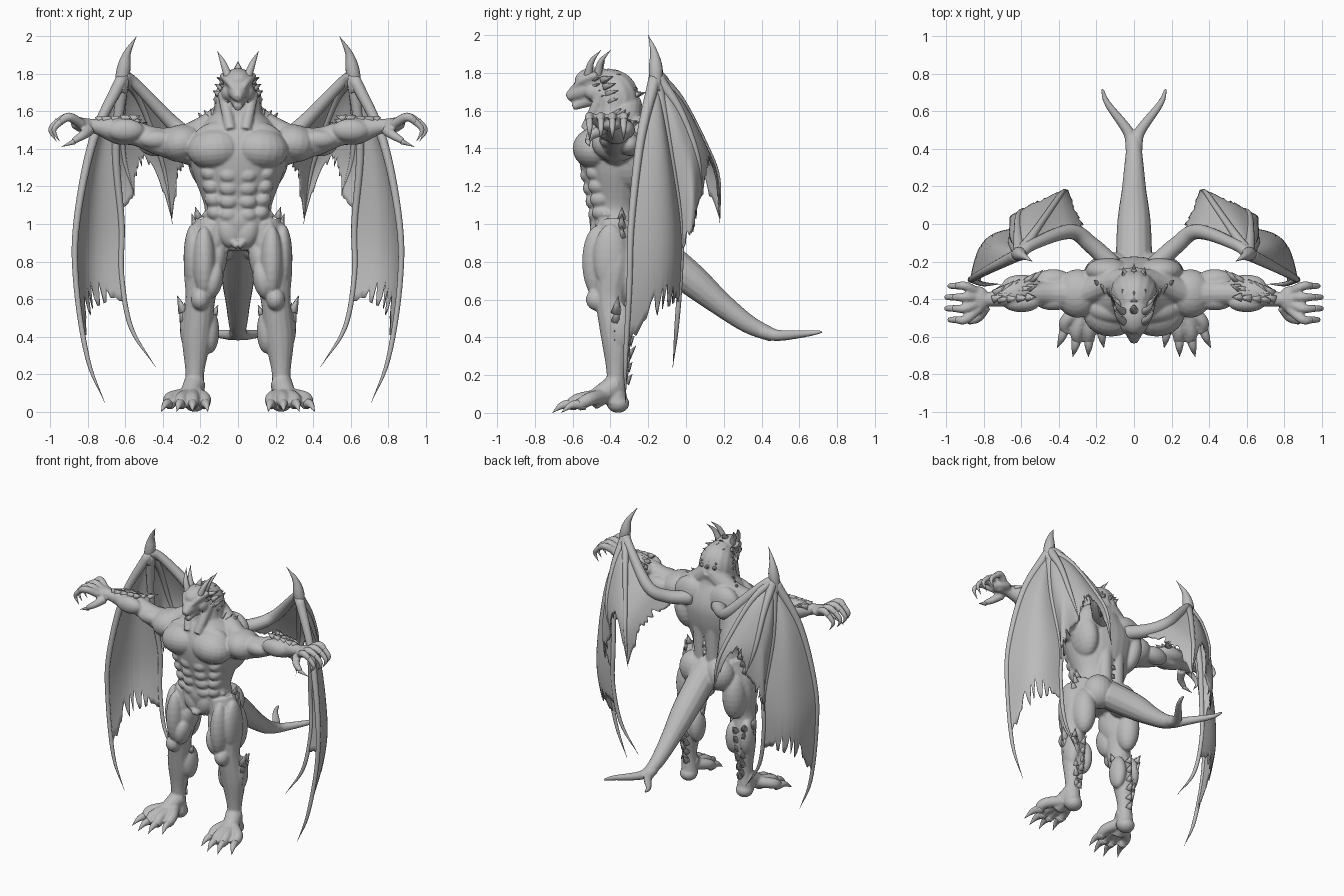
import bpy, bmesh, random
from math import sin, cos, pi
from mathutils import Vector, Matrix

random.seed(4)
cube = bpy.data.objects.get("Cube")
if cube:
    bpy.data.objects.remove(cube, do_unlink=True)
stone = bpy.data.materials.new("stone grey")
stone.use_nodes = True
stone.diffuse_color = (.5, .5, .5, 1)
stone.node_tree.nodes["Principled BSDF"].inputs["Base Color"].default_value = stone.diffuse_color

def path(points, steps=6):
    """Smooth curve through the given points; each is x, y, z, radius."""
    knots = [Vector(point) for point in points]
    knots = [knots[0] * 2 - knots[1]] + knots + [knots[-1] * 2 - knots[-2]]
    samples = []
    for before, start, end, after in zip(knots, knots[1:], knots[2:], knots[3:]):
        leave, arrive = (end - before) / 2, (after - start) / 2
        for k in range(steps):
            t = k / steps
            ease = t * t * (3 - 2 * t)
            samples.append(start.lerp(end, ease) + leave * (t * (1 - t) ** 2) - arrive * (t * t * (1 - t)))
    return samples + [knots[-2]]

def skin_rings(bm, rings):
    """Closed skin over a stack of equal rings."""
    rings = [[bm.verts.new(co) for co in ring] for ring in rings]
    for low, high in zip(rings, rings[1:]):
        for i in range(len(low)):
            bm.faces.new((low[i - 1], low[i], high[i], high[i - 1]))
    bm.faces.new(rings[0][::-1])
    bm.faces.new(rings[-1])

def tube(bm, *points, sides=14, steps=6):
    """Tapered round limb following a smooth path."""
    samples = path(points, steps)
    angles = [2 * pi * k / sides for k in range(sides)]
    rings, side, last = [], None, None
    for i, sample in enumerate(samples):
        ahead, behind = samples[min(i + 1, len(samples) - 1)], samples[max(i - 1, 0)]
        heading = (ahead - behind).to_3d().normalized()
        side = last.rotation_difference(heading) @ side if last else heading.orthogonal().normalized()
        last, up, radius = heading, heading.cross(side), max(sample.w, .001)
        rings.append([sample.to_3d() + (side * cos(a) + up * sin(a)) * radius for a in angles])
    skin_rings(bm, rings)

def muscles(bm, **named):
    """Ellipsoids given by centre, radii and sideways tilt."""
    for centre, radii, tilt in named.values():
        place = Matrix.Translation(centre) @ Matrix.Rotation(tilt, 4, 'Y') @ Matrix.Diagonal((*radii, 1))
        bmesh.ops.create_uvsphere(bm, u_segments=20, v_segments=12, radius=1, matrix=place)

def scale_row(start, end, lean, count=6, radius=.025):
    """Row of overlapping scales with slightly varied length."""
    for k in range(count):
        base = Vector(start).lerp(Vector(end), k / (count - 1))
        tip = base + Vector(lean) * random.uniform(.7, 1.2)
        tube(scales, (*base, radius), (*tip, 0), sides=6, steps=1)

def finish(name, bm):
    """Turn the half into a mirrored, smooth, grey object."""
    for vert in bm.verts:
        vert.co.z = max(vert.co.z, 0)
    bmesh.ops.recalc_face_normals(bm, faces=bm.faces)
    mesh = bpy.data.meshes.new(name)
    bm.to_mesh(mesh)
    bm.free()
    mesh.materials.append(stone)
    mesh.shade_smooth()
    ob = bpy.data.objects.new(name, mesh)
    bpy.context.collection.objects.link(ob)
    ob.modifiers.new("mirror", 'MIRROR').use_mirror_merge = False
    return ob

# Torso core, as stacked ovals: half width, half depth and height along the body axis
body = bmesh.new()
axis = -.37
profile = path([(.08, .1, .86), (.18, .14, 1), (.18, .14, 1.1), (.25, .19, 1.3), (.26, .19, 1.44), (.12, .12, 1.6)])
turn = [2 * pi * k / 28 for k in range(28)]
skin_rings(body, [[(wide * cos(a), axis + deep * sin(a), z) for a in turn] for wide, deep, z in profile])
# Chest, back, hips and belly
muscles(body, pectoral=((.12, -.48, 1.4), (.15, .12, .11), .1), collar=((.1, -.46, 1.48), (.14, .07, .07), .2),
        flank=((.19, -.3, 1.34), (.08, .12, .16), .2), shoulder_blade=((.14, -.25, 1.46), (.12, .07, .12), 0),
        buttock=((.1, -.25, .92), (.11, .1, .12), 0), groin=((.05, -.46, .96), (.06, .05, .09), .3))
for row in range(4):
    drop = row * .07
    muscles(body, abdominal=((.05, drop / 5 - .525, 1.26 - drop), (.05, .035, .04), 0),
            oblique=((.15 - drop / 7, drop / 7 - .47, 1.27 - drop), (.05, .06, .045), -.5))
tube(body, (.18, -.42, 1.06, .02), (0, -.5, .88, .02))
tube(body, (.05, -.24, 1.4, .05), (.05, -.25, 1, .05))
tube(body, (0, -.3, 1.64, .07), (.14, -.32, 1.53, .07), (.27, axis, 1.46, .07))

# Neck and head: skull, cheek, muzzle, jaw and brow
tube(body, (0, -.45, 1.77, .07), (0, -.38, 1.7, .12), (0, axis, 1.6, .13), (0, axis, 1.48, .16))
tube(body, (.08, -.44, 1.7, .03), (.04, -.53, 1.5, .03))
muscles(body, skull=((0, -.48, 1.76), (.08, .11, .07), 0), cheek=((.05, -.47, 1.7), (.04, .07, .05), 0))
tube(body, (0, -.48, 1.74, .07), (0, -.57, 1.7, .05), (0, -.63, 1.67, .02))
tube(body, (0, -.47, 1.68, .05), (0, -.6, 1.62, .02))
tube(body, (.01, -.61, 1.7, .01), (.05, -.55, 1.76, .02), (.08, -.47, 1.79, .02))

# Arm
tube(body, (.25, axis, 1.42, .11), (.42, axis, 1.44, .075), (.54, axis, 1.48, .065),
     (.64, axis, 1.5, .075), (.76, -.4, 1.52, .04), (.85, -.4, 1.53, .04))
muscles(body, deltoid=((.3, axis, 1.43), (.12, .13, .1), .2), biceps=((.43, -.41, 1.45), (.1, .05, .05), 0),
        triceps=((.43, -.3, 1.42), (.1, .06, .06), 0), inner_forearm=((.6, -.42, 1.5), (.1, .05, .06), 0),
        outer_forearm=((.6, -.32, 1.5), (.1, .05, .05), 0), palm=((.83, -.4, 1.53), (.06, .07, .035), 0))

# Leg
tube(body, (.12, axis, 1, .11), (.18, -.38, .8, .11), (.2, -.4, .6, .08),
     (.22, axis, .4, .08), (.23, axis, .2, .05), (.23, axis, .05, .06))
muscles(body, outer_thigh=((.24, -.4, .82), (.05, .09, .18), 0), front_thigh=((.18, -.47, .8), (.06, .08, .19), 0),
        inner_thigh=((.12, -.4, .8), (.06, .09, .13), -.2), hamstring=((.19, -.3, .76), (.08, .09, .17), 0),
        knee_inside=((.13, -.46, .7), (.05, .07, .1), -.2), kneecap=((.2, -.47, .6), (.05, .06, .06), 0),
        outer_calf=((.26, -.35, .45), (.05, .07, .13), 0), inner_calf=((.15, -.35, .43), (.05, .07, .12), 0),
        heel=((.23, -.36, .05), (.06, .06, .05), 0))
tube(body, (.23, axis, .15, .06), (.27, -.5, .06, .05))

# Tail with forked tip
tube(body, (0, -.28, .95, .1), (0, 0, .73, .09), (0, .18, .58, .066), (0, .33, .47, .05), (0, .46, .41, .036))
tube(body, (.01, .4, .43, .036), (.03, .49, .41, .03), (.14, .64, .42, .018), (.17, .72, .43, .008))

# Fingers, thumb, toes and their claws
claws = bmesh.new()
for spread in range(4):
    y, reach = -.33 - spread * .06, .95 + .02 * sin(pi * spread / 3)
    tube(body, (.83, y / 2 - .2, 1.53, .026), (.9, y, 1.57, .024), (reach, y, 1.54, .018))
    tube(claws, (reach - .01, y, 1.55, .018), (reach + .03, y, 1.5, .013), (reach, y, 1.44, 0))
tube(body, (.79, -.44, 1.5, .03), (.83, -.5, 1.47, .024), (.88, -.52, 1.44, .016))
tube(claws, (.87, -.52, 1.44, .016), (.94, -.51, 1.41, 0))
for spread in range(4):
    fan, bow = spread / 3, sin(pi * (spread + 1) / 5)
    x, y, tip = .18 + fan * .18, -.46 - bow * .13, .16 + fan * .25
    tube(body, (.22 + fan * .05, -.44, .09, .04), (x, y + .02, .07, .036), (x, y - .04, .035, .03))
    tube(claws, (x, y, .045, .03), ((x + tip) / 2, y - .07, .04, .02), (tip, y - .125, 0, 0))
torso = finish("body", body)
remesh = torso.modifiers.new("fuse", 'REMESH')
remesh.mode, remesh.voxel_size, remesh.use_smooth_shade = 'VOXEL', .008, True
torso.modifiers.new("soften", 'SMOOTH').iterations = 2
finish("claws", claws)

# Horns, crest, then scales of neck, cheek, shoulder, forearm, leg, hip and spine
scales = bmesh.new()
for back in (0, .05):
    tube(scales, (.05, back - .52, 1.78, .024), (.08, back - .5, 1.86, .015), (.11, back - .45, 1.92, 0))
scale_row(start=(0, -.53, 1.78), end=(0, -.46, 1.82), lean=(0, .04, .06), count=2)
for x in (0, .045):
    scale_row(start=(x, -.41, 1.8 - x / 2), end=(x, -.28, 1.68), lean=(x / 3, .06, .015), count=5)
scale_row(start=(.06, -.5, 1.76), end=(.05, -.5, 1.66), lean=(.06, .06, .02), count=4, radius=.016)
scale_row(start=(.07, -.44, 1.76), end=(.1, -.4, 1.65), lean=(.04, .05, .02), count=4)
scale_row(start=(.12, axis, 1.58), end=(.18, -.33, 1.55), lean=(.03, .03, .04), count=3)
scale_row(start=(.55, -.3, 1.52), end=(.74, axis, 1.54), lean=(-.06, .05, .02))
scale_row(start=(.56, -.34, 1.54), end=(.75, -.4, 1.55), lean=(-.06, .02, .02))
scale_row(start=(.57, -.39, 1.56), end=(.72, -.4, 1.55), lean=(-.06, 0, .02), count=4)
scale_row(start=(.29, axis, .53), end=(.26, axis, .3), lean=(.03, .01, .08), radius=.03)
scale_row(start=(.27, -.3, .53), end=(.23, -.33, .18), lean=(.02, .03, .06))
scale_row(start=(.2, -.3, .5), end=(.22, -.32, .16), lean=(0, .04, .05))
scale_row(start=(.13, axis, .52), end=(.17, axis, .36), lean=(-.03, 0, .06), count=3)
scale_row(start=(.21, -.34, 1.03), end=(.24, -.34, .93), lean=(.02, 0, .07), count=3)
scale_row(start=(0, -.22, 1.48), end=(0, -.23, 1), lean=(0, .03, -.03), count=8, radius=.018)
finish("horns_and_scales", scales)

# Wing bones, all fanning out from the wrist
wrist = (.61, -.16, 1.79, .034)
arm = [wrist, (.54, -.11, 1.74, .03), (.34, -.04, 1.53, .04), (.23, -.11, 1.46, .045), (.11, -.22, 1.44, .05)]
inner = [wrist, (.52, -.03, 1.66, .02), (.43, .1, 1.42, .016), (.38, .17, 1.24, .012), (.35, .18, 1, 0)]
second = [wrist, (.62, -.03, 1.6, .02), (.61, .06, 1.36, .014), (.55, .09, 1.15, 0)]
third = [wrist, (.65, -.09, 1.4, .022), (.62, -.03, 1, .017), (.62, -.03, .73, .014),
         (.57, -.05, .45, .012), (.44, -.07, .24, 0)]
outer = [wrist, (.77, -.24, 1.45, .024), (.86, -.29, 1, .018), (.86, -.3, .66, .015),
         (.8, -.32, .28, .012), (.71, -.32, .05, 0)]
hook = [(.63, -.16, 1.7, .03), (.61, -.16, 1.82, .037), (.59, -.17, 1.91, .02), (.54, -.2, 2, 0)]
bones = bmesh.new()
for bone in (arm, inner, second, third, outer, hook):
    tube(bones, *bone)
finish("wing_bones", bones)

def point_on(samples, t):
    i = min(int(t * (len(samples) - 1)), len(samples) - 2)
    return samples[i].lerp(samples[i + 1], t * (len(samples) - 1) - i).to_3d()

def membrane(bone_a, bone_b, end_a, end_b, scallop, bulge=(0, 0, 0), columns=26, rows=24):
    """Skin stretched between two bones, with a scalloped and ragged lower edge."""
    a, b, grid = path(bone_a), path(bone_b), []
    for column in range(columns + 1):
        v, arch = column / columns, sin(pi * column / columns)
        end = end_a + (end_b - end_a) * v + arch * (random.uniform(-.05, .05) - scallop)
        spots = [end * (row + .2) / (rows + .2) for row in range(rows + 1)]
        grid.append([skins.verts.new(point_on(a, t).lerp(point_on(b, t), v) + Vector(bulge) * arch * sin(pi * t))
                     for t in spots])
    for left, right in zip(grid, grid[1:]):
        for row in range(rows):
            skins.faces.new((left[row], right[row], right[row + 1], left[row + 1]))

skins = bmesh.new()
membrane(arm, inner, end_a=.92, end_b=.97, scallop=.17)
membrane(inner, second, end_a=.97, end_b=.99, scallop=.33, bulge=(0, .02, 0))
membrane(second, third, end_a=.97, end_b=.5, scallop=.08, bulge=(.04, .03, 0))
membrane(third, outer, end_a=.7, end_b=.76, scallop=.09, bulge=(.05, .07, 0))
wing = finish("wing_membranes", skins)
thick = wing.modifiers.new("thickness", 'SOLIDIFY')
thick.thickness, thick.offset = .007, 0
